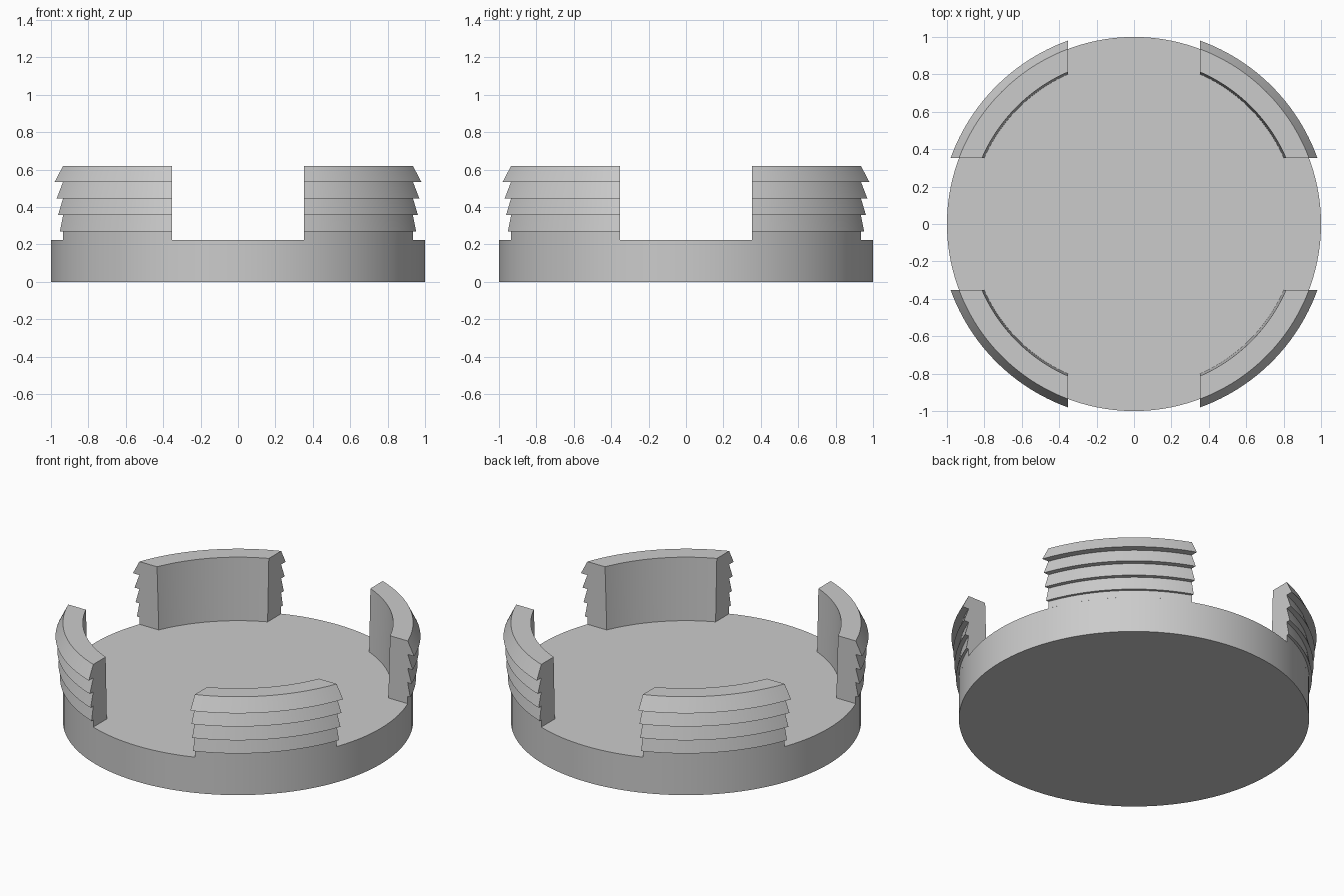
import bpy
import bmesh
from math import asin, pi, sin, cos

cube = bpy.data.objects.get("Cube")
if cube:
    bpy.data.objects.remove(cube, do_unlink=True)

BASE_H, TOP, RADIUS = 0.225, 0.62, 1.0
GAP = 0.354      # half width of the straight slots between the clips
STEPS = 32       # divisions along each clip

grey = bpy.data.materials.new("plain grey")
grey.use_nodes = True
colour = (0.6, 0.6, 0.6, 1)
grey.diffuse_color = colour
grey.node_tree.nodes["Principled BSDF"].inputs["Base Color"].default_value = colour


def finish(bm, name):
    bmesh.ops.recalc_face_normals(bm, faces=bm.faces)
    mesh = bpy.data.meshes.new(name)
    bm.to_mesh(mesh)
    bm.free()
    mesh.materials.append(grey)
    obj = bpy.data.objects.new(name, mesh)
    bpy.context.collection.objects.link(obj)
    bpy.ops.object.select_all(action='DESELECT')
    obj.select_set(True)
    bpy.context.view_layer.objects.active = obj
    bpy.ops.object.shade_smooth_by_angle(angle=pi / 9)
    return obj


# Round base plate
bm = bmesh.new()
bmesh.ops.create_cone(bm, cap_ends=True, segments=128, radius1=RADIUS,
                      radius2=RADIUS, depth=BASE_H)
bmesh.ops.translate(bm, verts=bm.verts, vec=(0, 0, BASE_H / 2))
finish(bm, "base_plate")

# Clip cross-section (radius, height): leaning inner wall, barbed outer wall
profile = [(0.875, BASE_H), (RADIUS, BASE_H)]
for z, tip, z_next in ((0.27, 1.016, 0.357), (0.357, 1.025, 0.447),
                       (0.447, 1.032, 0.535), (0.535, 1.042, TOP)):
    profile += [(RADIUS, z), (tip, z)]
profile += [(RADIUS, TOP), (0.886, TOP)]


def clip(name, sx, sy):
    """Sweep the profile around one quadrant, trimmed by the straight slots."""
    bm = bmesh.new()
    rings = []
    for i in range(STEPS + 1):
        ring = []
        for r, z in profile:
            start = asin(GAP / r)
            a = start + (pi / 2 - 2 * start) * i / STEPS
            ring.append(bm.verts.new((sx * r * cos(a), sy * r * sin(a), z)))
        rings.append(ring)
    n = len(profile)
    for a, b in zip(rings, rings[1:]):
        for j in range(n):
            k = (j + 1) % n
            bm.faces.new((a[j], a[k], b[k], b[j]))
    bm.faces.new(rings[0])
    bm.faces.new(rings[-1])
    finish(bm, name)


# Four barbed clips, mirrored into each quadrant
for side, sx in (("left", 1), ("right", -1)):
    for end, sy in (("front", -1), ("back", 1)):
        clip(f"{end}_{side}_clip", sx, sy)
